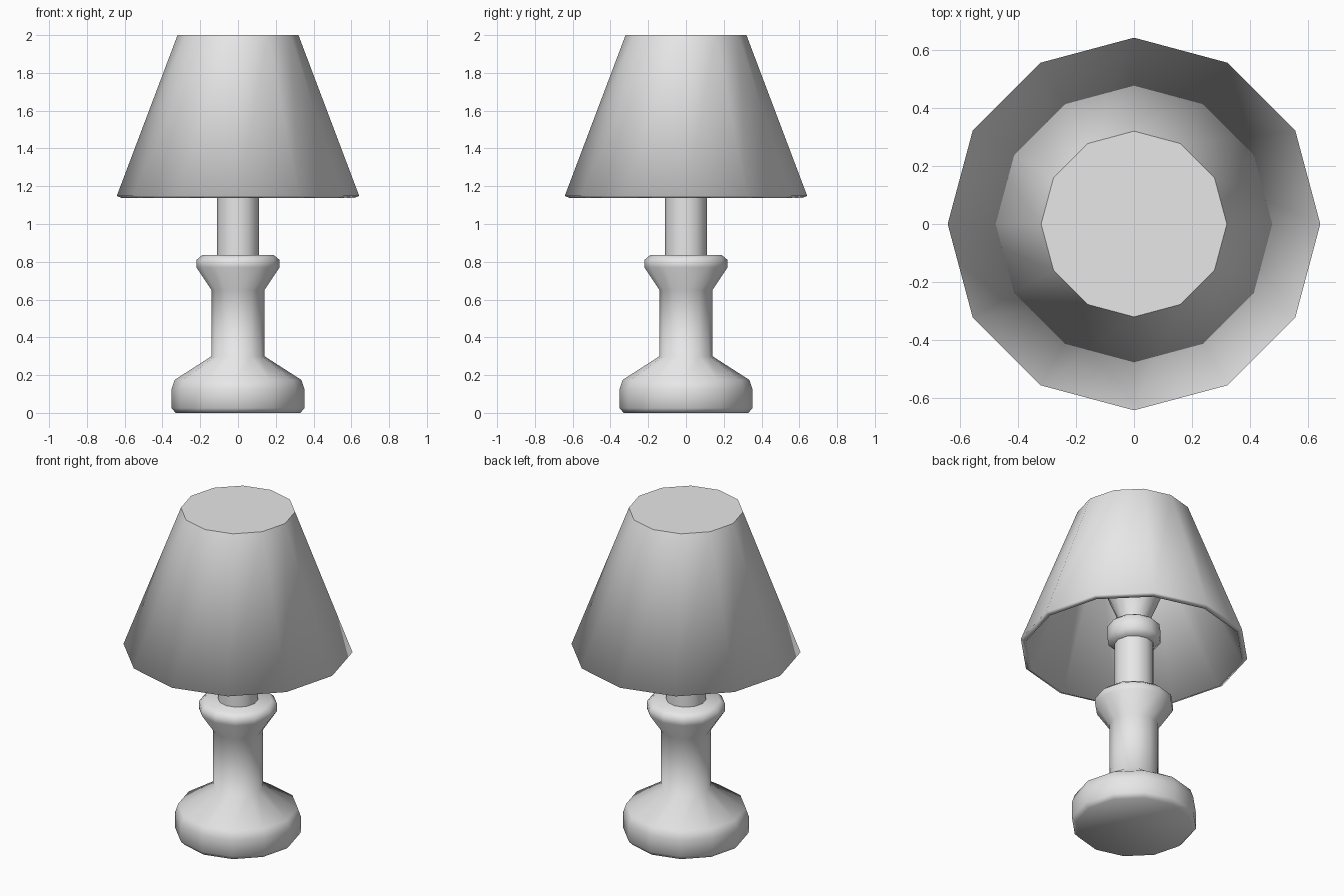
import bpy
import bmesh
import math

SIDES = 12

default_cube = bpy.data.objects.get("Cube")
if default_cube:
    bpy.data.objects.remove(default_cube, do_unlink=True)

# One flat colour for the whole lamp
grey = bpy.data.materials.new("light_grey")
grey.use_nodes = True
colour = (0.8, 0.8, 0.8, 1)
grey.diffuse_color = colour
grey.node_tree.nodes["Principled BSDF"].inputs["Base Color"].default_value = colour


def lathe(name, profile, smooth_angle, cap_bottom=True):
    """Turn a bottom-to-top (radius, height) profile around z."""
    bm = bmesh.new()
    rings = []
    for radius, height in profile:
        angles = [math.tau * i / SIDES for i in range(SIDES)]
        rings.append([bm.verts.new((radius * math.cos(a), radius * math.sin(a), height))
                      for a in angles])
    for low, high in zip(rings, rings[1:]):
        for i in range(SIDES):
            j = (i + 1) % SIDES
            bm.faces.new((low[i], low[j], high[j], high[i]))
    bm.faces.new(rings[-1])
    if cap_bottom:
        bm.faces.new(rings[0][::-1])
    mesh = bpy.data.meshes.new(name)
    bm.to_mesh(mesh)
    bm.free()
    mesh.materials.append(grey)
    obj = bpy.data.objects.new(name, mesh)
    bpy.context.collection.objects.link(obj)
    bpy.ops.object.select_all(action="DESELECT")
    obj.select_set(True)
    bpy.context.view_layer.objects.active = obj
    bpy.ops.object.shade_smooth_by_angle(angle=math.radians(smooth_angle))
    return obj


# Weighted foot, column and flared collar
lathe("base", [(0.33, 0), (0.352, 0.025), (0.352, 0.125), (0.335, 0.175),
               (0.14, 0.3), (0.14, 0.65), (0.22, 0.77), (0.22, 0.81),
               (0.19, 0.835)], 62)

# Stem rising out of the collar
lathe("stem", [(0.112, 0.8), (0.112, 1.2)], 35)

# Bulb socket
lathe("socket", [(0.115, 1.17), (0.15, 1.2), (0.15, 1.28), (0.13, 1.3)], 62)

# Bulb inside the shade
lathe("bulb", [(0.085, 1.29), (0.09, 1.34), (0.14, 1.46), (0.17, 1.54),
               (0.165, 1.62), (0.11, 1.69), (0.04, 1.71)], 62)

# Shade, closed at the top and open below, with wall thickness
shade = lathe("shade", [(0.642, 1.148), (0.32, 2)], 35, cap_bottom=False)
wall = shade.modifiers.new("wall", "SOLIDIFY")
wall.thickness = 0.03
wall.offset = -1
wall.use_even_offset = True
